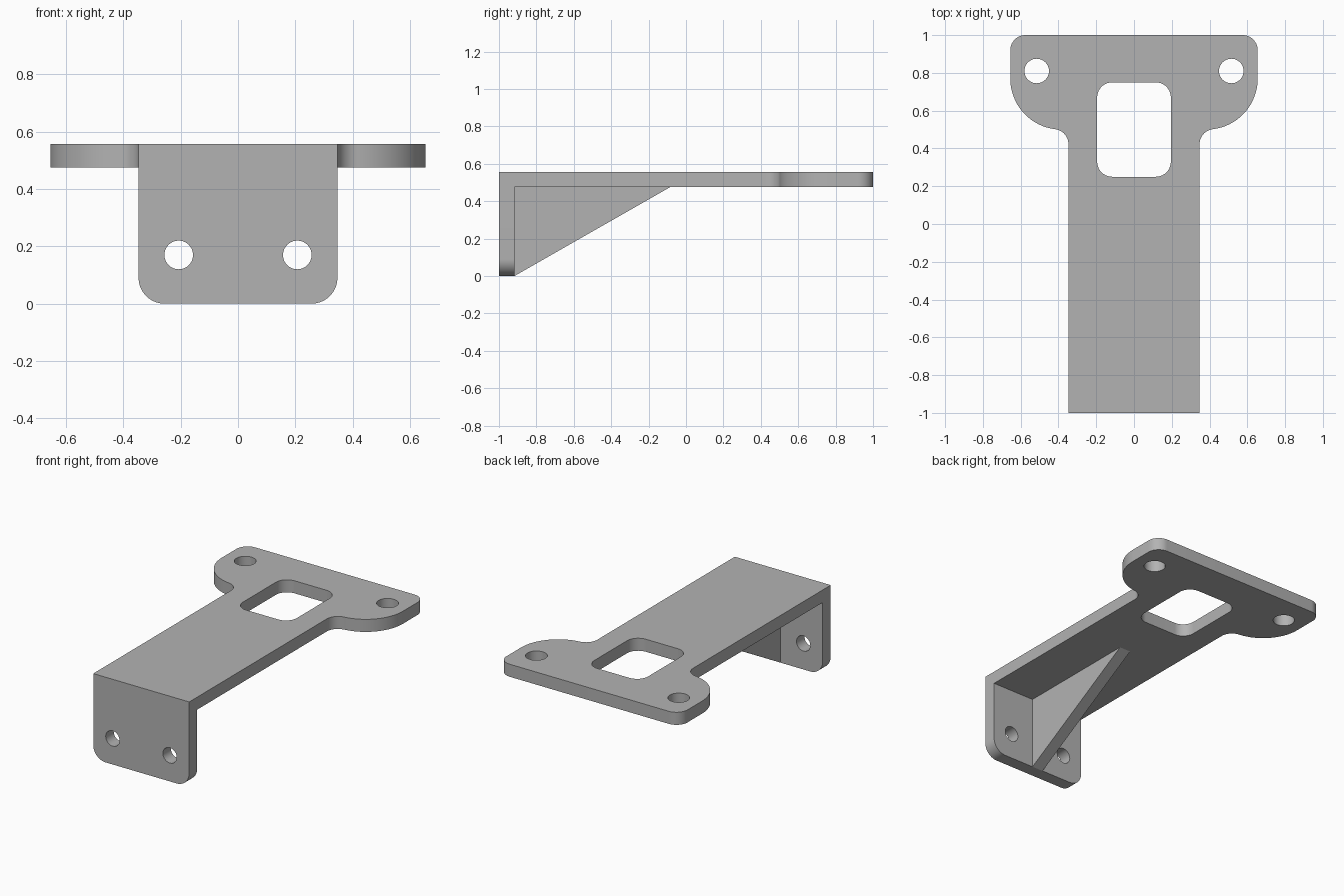
import bpy
import bmesh
import math
from mathutils import Matrix, Vector

cube = bpy.data.objects.get("Cube")
if cube:
    bpy.data.objects.remove(cube, do_unlink=True)

grey = bpy.data.materials.new("light grey metal")
grey.use_nodes = True
colour = (0.45, 0.45, 0.45, 1)
grey.diffuse_color = colour
grey.node_tree.nodes["Principled BSDF"].inputs["Base Color"].default_value = colour

T = 0.083          # sheet thickness
W = 0.347          # half width of the arm
Z = 0.475          # underside of the top plate


def arc(cx, cy, r, start, end, steps=14):
    """Points along an arc, angles in degrees."""
    angles = [math.radians(start + (end - start) * i / steps) for i in range(steps + 1)]
    return [(cx + r * math.cos(a), cy + r * math.sin(a)) for a in angles]


def circle(cx, cy, r):
    return arc(cx, cy, r, 0, 360, 40)[:-1]


def mirrored(half):
    """Close an outline by mirroring its right half across x = 0."""
    return half + [(-x, y) for x, y in reversed(half)]


def plate(name, loops, thickness, matrix):
    """Fill an outline with holes, extrude it and place it."""
    bm = bmesh.new()
    for loop in loops:
        verts = [bm.verts.new((x, y, 0)) for x, y in loop]
        for a, b in zip(verts, verts[1:] + verts[:1]):
            bm.edges.new((a, b))
    bmesh.ops.triangle_fill(bm, edges=bm.edges[:], use_beauty=True, normal=(0, 0, 1))
    top = bmesh.ops.extrude_face_region(bm, geom=bm.faces[:], use_keep_orig=True)
    moved = [g for g in top["geom"] if isinstance(g, bmesh.types.BMVert)]
    bmesh.ops.translate(bm, verts=moved, vec=Vector((0, 0, thickness)))
    bmesh.ops.recalc_face_normals(bm, faces=bm.faces[:])
    bmesh.ops.transform(bm, matrix=matrix, verts=bm.verts[:])
    mesh = bpy.data.meshes.new(name)
    bm.to_mesh(mesh)
    bm.free()
    mesh.materials.append(grey)
    obj = bpy.data.objects.new(name, mesh)
    bpy.context.collection.objects.link(obj)
    bpy.ops.object.select_all(action="DESELECT")
    obj.select_set(True)
    bpy.context.view_layer.objects.active = obj
    bpy.ops.object.shade_smooth_by_angle(angle=math.radians(30))
    return obj


# Top plate: long arm flaring into two rounded ears, with window and bolt holes
ear, fillet = 0.27, 0.08
ex, ey = 0.655 - ear, 0.77
fx = W + fillet
fy = ey - math.sqrt((ear + fillet) ** 2 - (fx - ex) ** 2)
tangent = math.degrees(math.atan2(ey - fy, ex - fx))
half = (arc(0.575, 0.92, 0.08, 90, 0)
        + arc(ex, ey, ear, 0, tangent - 180, 24)
        + arc(fx, fy, fillet, tangent, 180)
        + [(W, -1)])
window = mirrored(arc(0.115, 0.67, 0.08, 90, 0) + arc(0.115, 0.33, 0.08, 0, -90))
plate("top_plate",
      [mirrored(half), window, circle(0.515, 0.81, 0.065), circle(-0.515, 0.81, 0.065)],
      0.557 - Z, Matrix.Translation((0, 0, Z)))

# Front flange: hanging plate with rounded lower corners and two bolt holes
upright = Matrix.Translation((0, -1 + T, 0)) @ Matrix.Rotation(math.pi / 2, 4, "X")
plate("front_flange",
      [mirrored([(W, Z)] + arc(W - 0.09, 0.09, 0.09, 0, -90)),
       circle(0.207, 0.17, 0.05), circle(-0.207, 0.17, 0.05)],
      T, upright)

# Central gusset: triangular rib between flange and top plate
sideways = Matrix(((0, 0, 1, -0.04), (1, 0, 0, 0), (0, 1, 0, 0), (0, 0, 0, 1)))
plate("gusset", [[(-1 + T, 0), (-0.085, Z), (-1 + T, Z)]], 0.08, sideways)
